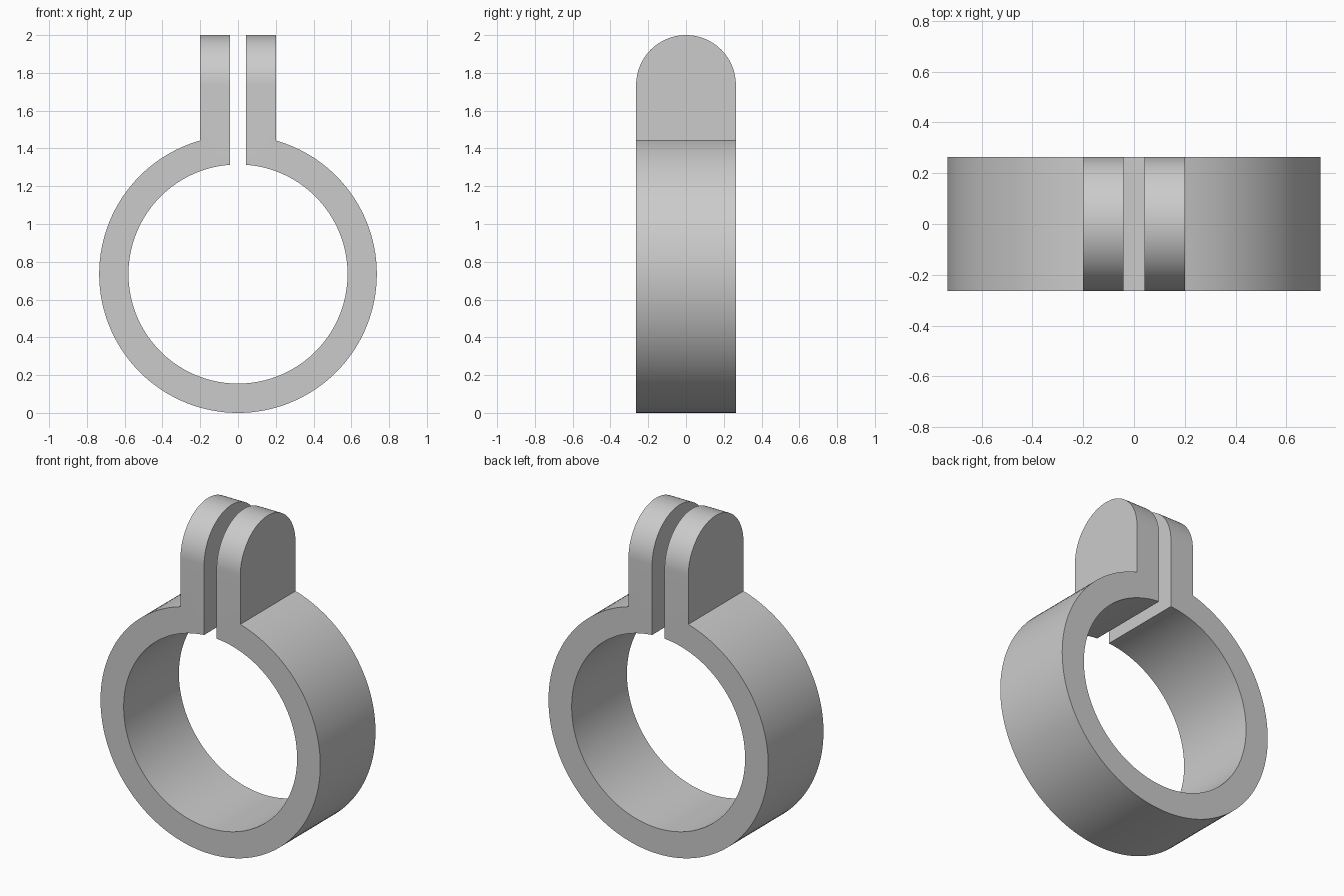
import bpy, bmesh
from math import sin, cos, pi, asin, radians

cube = bpy.data.objects.get("Cube")
if cube:
    bpy.data.objects.remove(cube, do_unlink=True)

R_OUT, R_IN = 0.735, 0.58      # ring radii
SLOT, TAB = 0.042, 0.2         # half widths of the slot and of the tab pair
DEPTH, TOP = 0.264, 2.0        # half depth and full height


def arc(radius, cz, start, end, steps):
    """Points on an arc, angles measured from straight up."""
    return [(radius * sin(a), cz + radius * cos(a))
            for a in (start + (end - start) * i / steps for i in range(steps + 1))]


def prism(name, profile, axis, half):
    """Extrude a (u, z) outline along the x or y axis, centred on the origin."""
    bm = bmesh.new()
    place = (lambda u, z, d: (u, d, z)) if axis == 'y' else (lambda u, z, d: (d, u, z))
    face = bm.faces.new([bm.verts.new(place(u, z, -half)) for u, z in profile])
    moved = bmesh.ops.extrude_face_region(bm, geom=[face])["geom"]
    bmesh.ops.translate(bm, vec=place(0, 0, 2 * half),
                        verts=[v for v in moved if isinstance(v, bmesh.types.BMVert)])
    bmesh.ops.recalc_face_normals(bm, faces=bm.faces)
    mesh = bpy.data.meshes.new(name)
    bm.to_mesh(mesh)
    bm.free()
    obj = bpy.data.objects.new(name, mesh)
    bpy.context.collection.objects.link(obj)
    return obj


# Split ring with two upright tabs, as one outline
a_out, a_in = asin(TAB / R_OUT), asin(SLOT / R_IN)
outline = [(SLOT, TOP + 0.1), (TAB, TOP + 0.1)]
outline += arc(R_OUT, R_OUT, a_out, 2 * pi - a_out, 120)
outline += [(-TAB, TOP + 0.1), (-SLOT, TOP + 0.1)]
outline += arc(R_IN, R_OUT, 2 * pi - a_in, a_in, 120)
clamp = prism("ring_clamp", outline, 'y', DEPTH + 0.1)

# Rounded side outline that trims the depth and the tab tops
side = [(-DEPTH, -0.1)] + arc(DEPTH, TOP - DEPTH, -pi / 2, pi / 2, 48) + [(DEPTH, -0.1)]
cutter = prism("side_cutter", side, 'x', 1.0)
cutter.hide_render = True

trim = clamp.modifiers.new("trim", 'BOOLEAN')
trim.operation, trim.solver, trim.object = 'INTERSECT', 'EXACT', cutter
bpy.context.view_layer.objects.active = clamp
for obj in bpy.context.selected_objects:
    obj.select_set(False)
clamp.select_set(True)
bpy.ops.object.modifier_apply(modifier=trim.name)
bpy.data.objects.remove(cutter, do_unlink=True)

# Plain grey finish
grey = bpy.data.materials.new("plain_grey")
grey.use_nodes = True
colour = (0.6, 0.6, 0.6, 1)
grey.diffuse_color = colour
grey.node_tree.nodes["Principled BSDF"].inputs["Base Color"].default_value = colour
clamp.data.materials.clear()
clamp.data.materials.append(grey)
bpy.ops.object.shade_smooth_by_angle(angle=radians(20))
